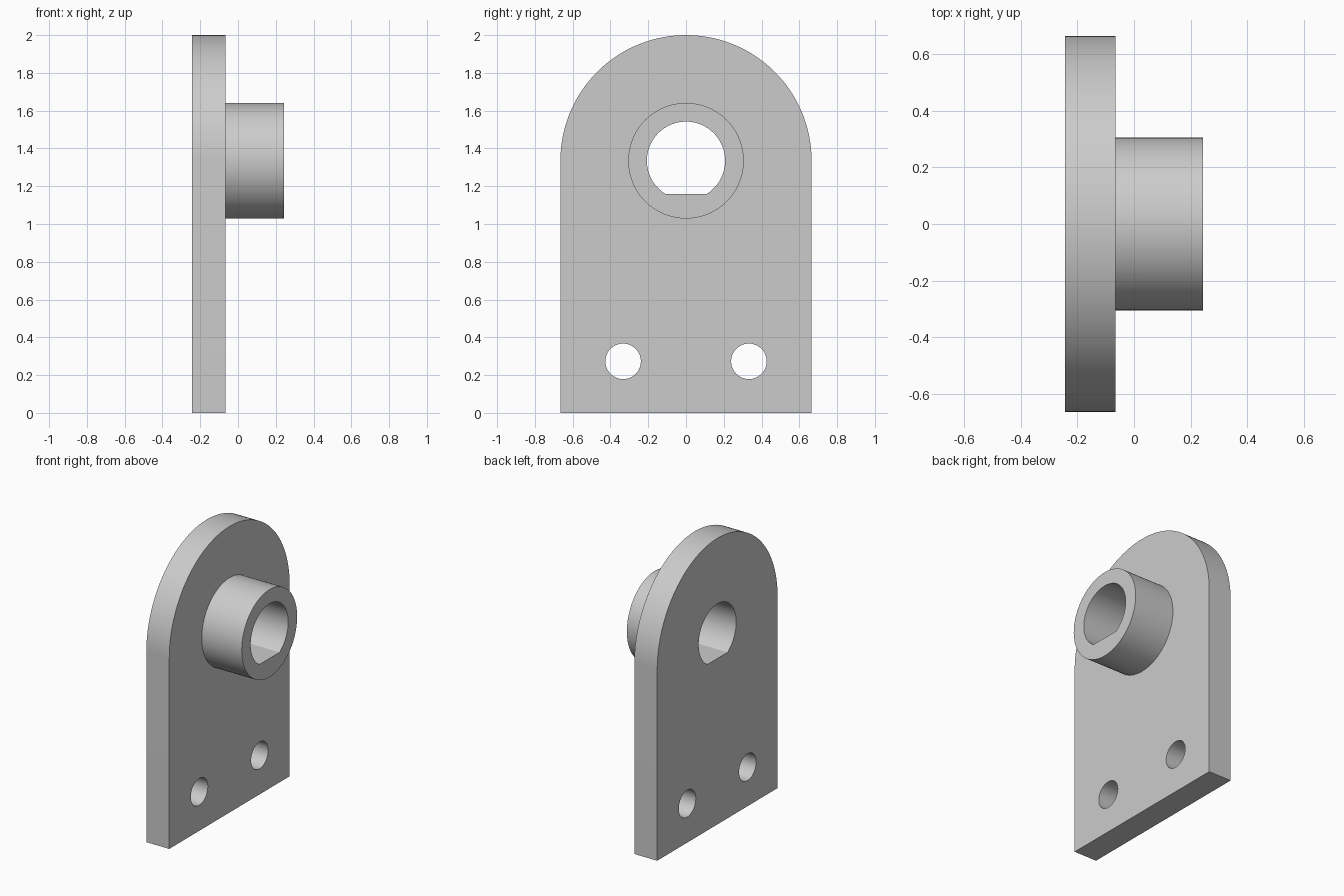
import bpy
import bmesh
from math import sin, cos, pi, radians, asin

cube = bpy.data.objects.get("Cube")
if cube:
    bpy.data.objects.remove(cube, do_unlink=True)

BACK, FACE, TIP = -0.243, -0.066, 0.243   # plate back, plate front, boss end
HALF_W = 0.665                            # plate half width and crown radius
AXIS_Z = 2 - HALF_W                       # height of the boss axis
BOSS_R, BORE_R, FLAT = 0.306, 0.207, 0.175
HOLE_R, HOLE_Y, HOLE_Z = 0.094, 0.333, 0.273

grey = bpy.data.materials.new("light grey")
grey.use_nodes = True
colour = (0.6, 0.6, 0.6, 1)
grey.diffuse_color = colour
grey.node_tree.nodes["Principled BSDF"].inputs["Base Color"].default_value = colour


def arc(cy, cz, r, start, end, steps):
    """Points along an arc in the YZ plane."""
    angles = [start + (end - start) * i / steps for i in range(steps + 1)]
    return [(cy + r * cos(a), cz + r * sin(a)) for a in angles]


def circle(cy, cz, r, steps=96):
    return arc(cy, cz, r, 0, 2 * pi, steps)[:-1]


def prism(name, outline, x0, x1):
    """Extrude a YZ outline along X into a solid."""
    bm = bmesh.new()
    base = bm.faces.new([bm.verts.new((x0, y, z)) for y, z in outline])
    top = bmesh.ops.extrude_face_region(bm, geom=[base], use_keep_orig=True)
    verts = [v for v in top["geom"] if isinstance(v, bmesh.types.BMVert)]
    bmesh.ops.translate(bm, verts=verts, vec=(x1 - x0, 0, 0))
    bmesh.ops.recalc_face_normals(bm, faces=bm.faces)
    mesh = bpy.data.meshes.new(name)
    bm.to_mesh(mesh)
    bm.free()
    mesh.materials.append(grey)
    obj = bpy.data.objects.new(name, mesh)
    bpy.context.collection.objects.link(obj)
    return obj


def combine(target, tool, operation):
    """Apply a boolean and discard the tool object."""
    mod = target.modifiers.new(operation.lower(), "BOOLEAN")
    mod.operation, mod.solver, mod.object = operation, "EXACT", tool
    bpy.context.view_layer.objects.active = target
    bpy.ops.object.modifier_apply(modifier=mod.name)
    bpy.data.objects.remove(tool, do_unlink=True)


# Plate with a rounded crown
outline = [(-HALF_W, 0), (HALF_W, 0)] + arc(0, AXIS_Z, HALF_W, 0, pi, 96)
plate = prism("mounting_plate_with_boss", outline, BACK, FACE)

# Cylindrical boss, sunk into the plate so the two fuse
boss = prism("boss", circle(0, AXIS_Z, BOSS_R), (BACK + FACE) / 2, TIP)
combine(plate, boss, "UNION")

# D-shaped through bore with its flat at the bottom
dip = asin(FLAT / BORE_R)
bore = prism("bore_cutter", arc(0, AXIS_Z, BORE_R, -dip, pi + dip, 80), -1, 1)
combine(plate, bore, "DIFFERENCE")

# Pair of bolt holes
for side in (-1, 1):
    hole = prism("bolt_hole_cutter", circle(side * HOLE_Y, HOLE_Z, HOLE_R, 64), -1, 1)
    combine(plate, hole, "DIFFERENCE")

# Smooth round walls, crisp rims
bpy.ops.object.select_all(action="DESELECT")
plate.select_set(True)
bpy.context.view_layer.objects.active = plate
bpy.ops.object.shade_smooth_by_angle(angle=radians(30))
